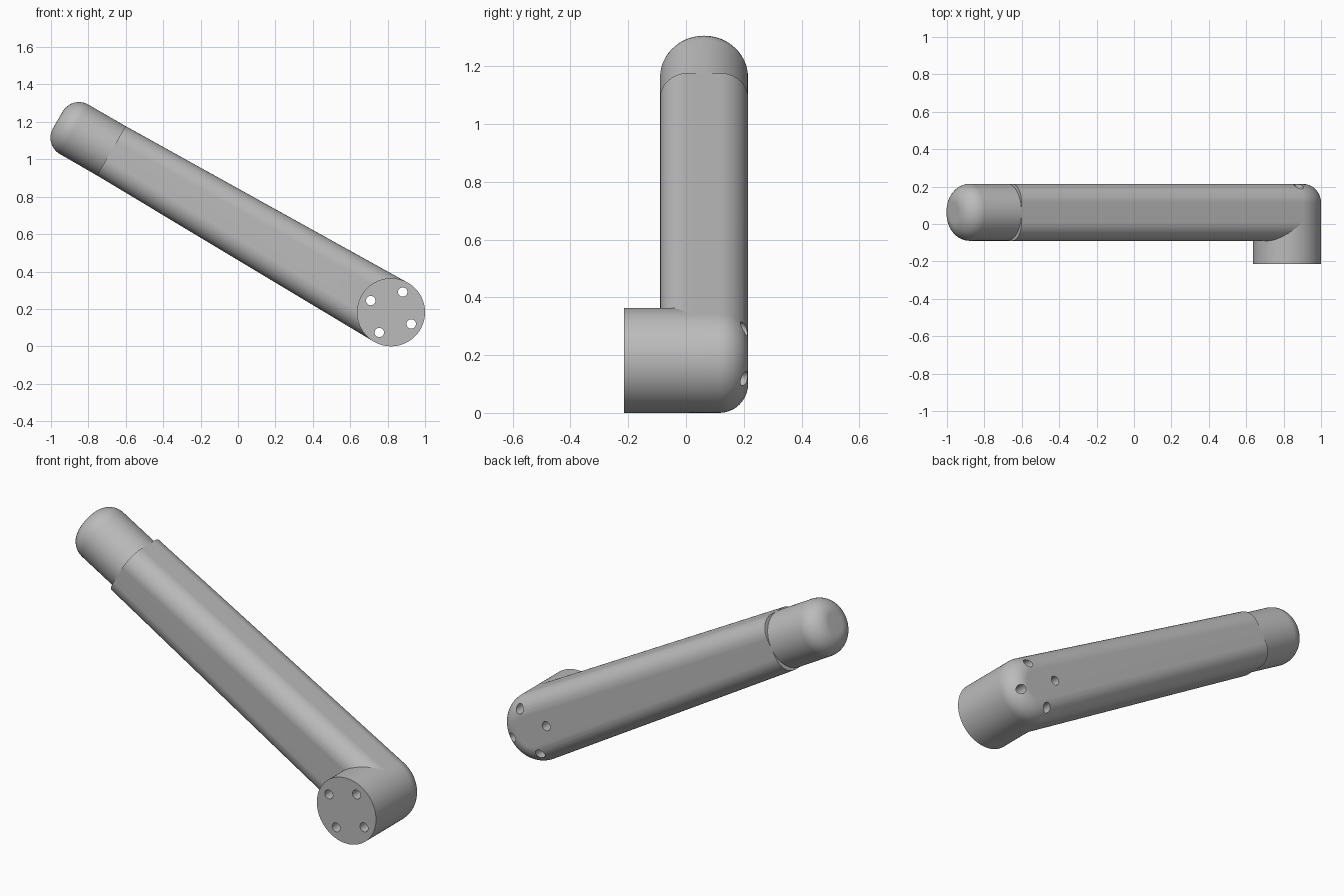
import bpy, bmesh
from math import sin, cos, pi, acos, radians
from mathutils import Matrix

if "Cube" in bpy.data.objects:
    bpy.data.objects.remove(bpy.data.objects["Cube"])

# Main sizes: local x runs along the arm from the joint centre, y is depth
JOINT_R, HALF, FILLET = 0.182, 0.1525, 0.1
ARM_END, TIP_END = 1.727, 2.057
FRONT, MID, BACK = -0.215, 0.0625, 0.215
PLACE = Matrix.Translation((0.818, 0, 0.182)) @ Matrix.Rotation(radians(210), 4, 'Y')
STEPS = 10

grey = bpy.data.materials.new("light_grey")
grey.use_nodes = True
grey.diffuse_color = (0.5, 0.5, 0.5, 1)
grey.node_tree.nodes["Principled BSDF"].inputs["Base Color"].default_value = (0.5, 0.5, 0.5, 1)


def add_loft(bm, rings):
    """Skin equal-length rings of points and cap both ends."""
    loops = [[bm.verts.new(p) for p in ring] for ring in rings]
    n = len(loops[0])
    for a, b in zip(loops, loops[1:]):
        for i in range(n):
            j = (i + 1) % n
            bm.faces.new((a[i], a[j], b[j], b[i]))
    bm.faces.new(loops[0][::-1])
    bm.faces.new(loops[-1])


def make_object(name, lofts):
    bm = bmesh.new()
    for rings in lofts:
        add_loft(bm, rings)
    bmesh.ops.recalc_face_normals(bm, faces=bm.faces)
    mesh = bpy.data.meshes.new(name)
    bm.to_mesh(mesh)
    bm.free()
    mesh.materials.append(grey)
    obj = bpy.data.objects.new(name, mesh)
    obj.matrix_world = PLACE
    bpy.context.collection.objects.link(obj)
    return obj


def y_circle(cx, cz, r, y, n):
    return [(cx + r * cos(2 * pi * i / n), y, cz + r * sin(2 * pi * i / n)) for i in range(n)]


def x_circle(x, r, n=96):
    return [(x, MID + r * cos(2 * pi * i / n), r * sin(2 * pi * i / n)) for i in range(n)]


def arm_outline(inset, y, n=64):
    """Tapered outline: round at the joint, straight across at the far end."""
    start = acos((JOINT_R - HALF) / ARM_END)
    r, h = JOINT_R - inset, HALF - inset
    angles = [start + (2 * pi - 2 * start) * i / n for i in range(n + 1)]
    arc = [(r * cos(a), y, r * sin(a)) for a in angles]
    return [(ARM_END, y, h)] + arc + [(ARM_END, y, -h)]


# Arm with rounded front and back edges
quarter = [pi / 2 * i / STEPS for i in range(STEPS + 1)]
depth = HALF - FILLET
layers = [(FILLET * (1 - cos(a)), depth + FILLET * sin(a)) for a in quarter]
rings = [arm_outline(o, MID - d) for o, d in reversed(layers)]
rings += [arm_outline(o, MID + d) for o, d in layers]
arm = make_object("arm", [rings])

# Round joint boss standing out at the front
boss = make_object("joint_boss", [[y_circle(0, 0, JOINT_R, y, 128) for y in (FRONT, MID - depth)]])

# Cylindrical tip with a rounded end
rings = [x_circle(ARM_END - 0.002, HALF)]
rings += [x_circle(TIP_END - FILLET + FILLET * sin(a), HALF - FILLET * (1 - cos(a))) for a in quarter]
tip = make_object("rounded_tip", [rings])

# Four bolt holes through the joint
holes = [[y_circle(0.125 * cos(k * pi / 2), 0.125 * sin(k * pi / 2), 0.025, y, 24)
          for y in (FRONT - 0.1, BACK + 0.1)] for k in range(4)]
cutter = make_object("bolt_hole_cutter", holes)
cutter.hide_render = True
bpy.context.view_layer.update()

for obj in (arm, boss, tip):
    bpy.ops.object.select_all(action='DESELECT')
    obj.select_set(True)
    bpy.context.view_layer.objects.active = obj
    if obj is not tip:
        drill = obj.modifiers.new("bolt_holes", 'BOOLEAN')
        drill.operation, drill.solver, drill.object = 'DIFFERENCE', 'EXACT', cutter
        bpy.ops.object.modifier_apply(modifier=drill.name)
    bpy.ops.object.shade_smooth_by_angle(angle=radians(30))
    weighted = obj.modifiers.new("flat_face_normals", 'WEIGHTED_NORMAL')
    weighted.keep_sharp = True

bpy.data.objects.remove(cutter)
